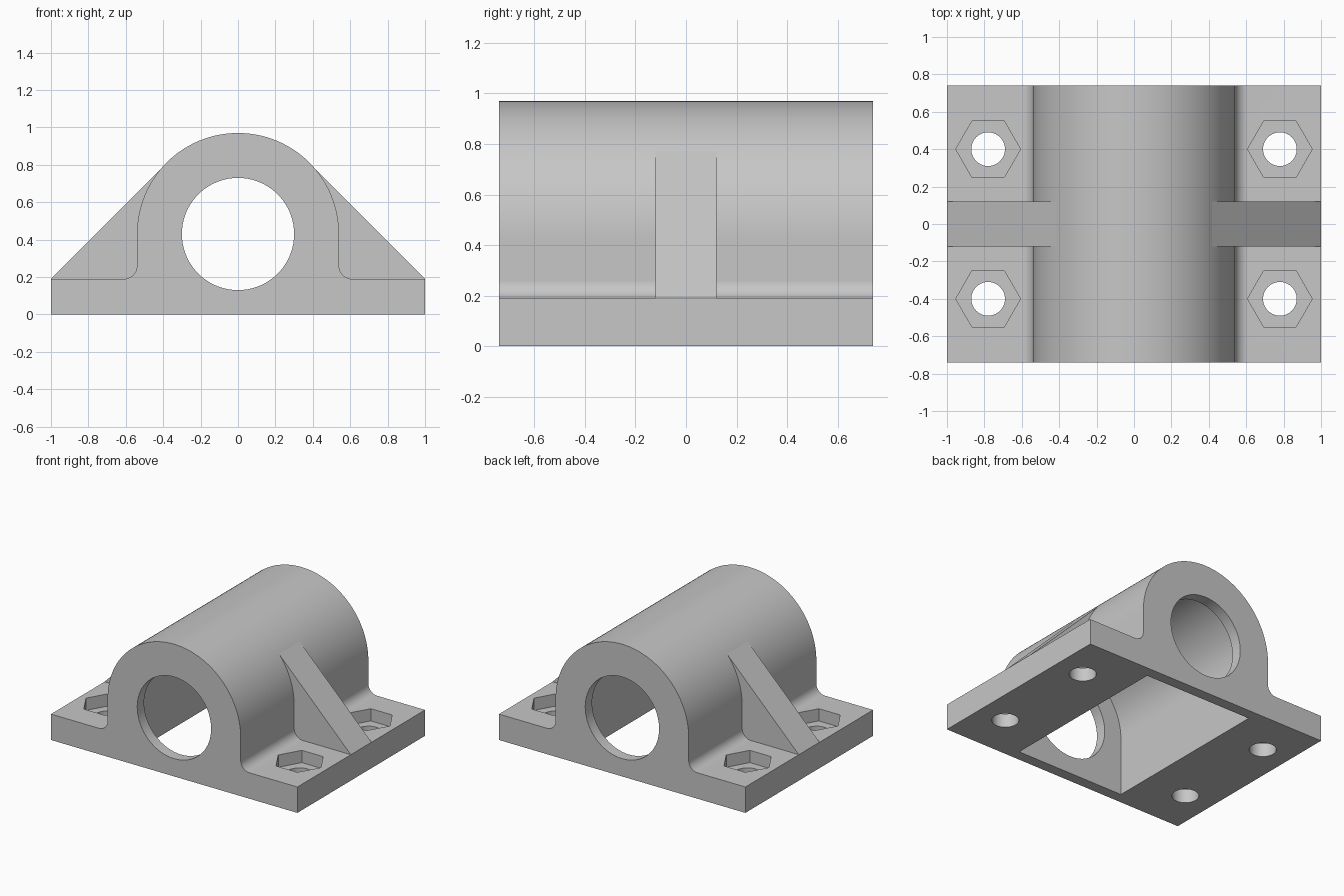
import bpy, bmesh
from math import sin, cos, pi
from mathutils import Vector

cube = bpy.data.objects.get("Cube")
if cube:
    bpy.data.objects.remove(cube, do_unlink=True)

HALF_Y = 0.74      # half length of the housing
BASE_Z = 0.19      # thickness of the base plate
AXIS_Z = 0.43      # height of the bore axis
OUTER, INNER, BORE = 0.54, 0.44, 0.30
FILLET = 0.07

grey = bpy.data.materials.new("plain grey")
grey.use_nodes = True
colour = (0.57, 0.57, 0.57, 1)
grey.diffuse_color = colour
grey.node_tree.nodes["Principled BSDF"].inputs["Base Color"].default_value = colour


def arc(cx, cz, r, start, end, n):
    """Points on an arc, both ends included."""
    return [(cx + r * cos(start + (end - start) * i / n),
             cz + r * sin(start + (end - start) * i / n)) for i in range(n + 1)]


def prism(name, points, lo, hi, along="y"):
    """Extrude an outline along y (outline in x, z) or z (outline in x, y)."""
    bm = bmesh.new()
    if along == "y":
        verts = [bm.verts.new((a, lo, b)) for a, b in points]
        move = Vector((0, hi - lo, 0))
    else:
        verts = [bm.verts.new((a, b, lo)) for a, b in points]
        move = Vector((0, 0, hi - lo))
    face = bm.faces.new(verts)
    ext = bmesh.ops.extrude_face_region(bm, geom=[face], use_keep_orig=True)
    new = [v for v in ext["geom"] if isinstance(v, bmesh.types.BMVert)]
    bmesh.ops.translate(bm, verts=new, vec=move)
    bmesh.ops.recalc_face_normals(bm, faces=bm.faces[:])
    mesh = bpy.data.meshes.new(name)
    bm.to_mesh(mesh)
    bm.free()
    mesh.materials.append(grey)
    obj = bpy.data.objects.new(name, mesh)
    bpy.context.collection.objects.link(obj)
    return obj


def activate(obj):
    bpy.ops.object.select_all(action="DESELECT")
    obj.select_set(True)
    bpy.context.view_layer.objects.active = obj


def cut(target, cutter):
    cutter.hide_render = True
    mod = target.modifiers.new("cut", "BOOLEAN")
    mod.operation, mod.solver, mod.object = "DIFFERENCE", "EXACT", cutter
    activate(target)
    bpy.ops.object.modifier_apply(modifier=mod.name)
    bpy.data.objects.remove(cutter, do_unlink=True)


# Housing: base plate, fillets and arch in one outline
right = arc(OUTER + FILLET, BASE_Z + FILLET, FILLET, 1.5 * pi, pi, 10)
left = [(-x, z) for x, z in reversed(right)]
outline = [(-1, 0), (1, 0), (1, BASE_Z)] + right
outline += arc(0, AXIS_Z, OUTER, 0, pi, 72) + left + [(-1, BASE_Z)]
housing = prism("housing", outline, -HALF_Y, HALF_Y)

# Hollow underside, open at the bottom, with thin end walls
hollow = [(-INNER, -0.1), (INNER, -0.1)] + arc(0, AXIS_Z, INNER, 0, pi, 64)
cut(housing, prism("hollow_cutter", hollow, -0.66, 0.66))

# Bore through both end walls
circle = arc(0, AXIS_Z, BORE, 0, 2 * pi, 72)[:-1]
cut(housing, prism("bore_cutter", circle, -1, 1))

# Bolt holes with hexagonal nut recesses
for x in (-0.78, 0.78):
    for y in (-0.4, 0.4):
        cut(housing, prism("bolt_cutter", arc(x, y, 0.09, 0, 2 * pi, 40)[:-1], -0.1, 0.3, "z"))
        cut(housing, prism("nut_cutter", arc(x, y, 0.173, 0, 2 * pi, 6)[:-1], 0.1, 0.3, "z"))

activate(housing)
bpy.ops.object.shade_smooth_by_angle(angle=pi / 6)
housing.modifiers.new("even shading", "WEIGHTED_NORMAL").keep_sharp = True

# Sloping side ribs, tangent to the arch
for name, s in (("left_rib", 1), ("right_rib", -1)):
    rib = [(1, BASE_Z), (0.4, 0.79), (0.49, AXIS_Z), (0.49, 0.15), (0.98, 0.15)]
    prism(name, [(s * x, z) for x, z in rib], -0.12, 0.12)
